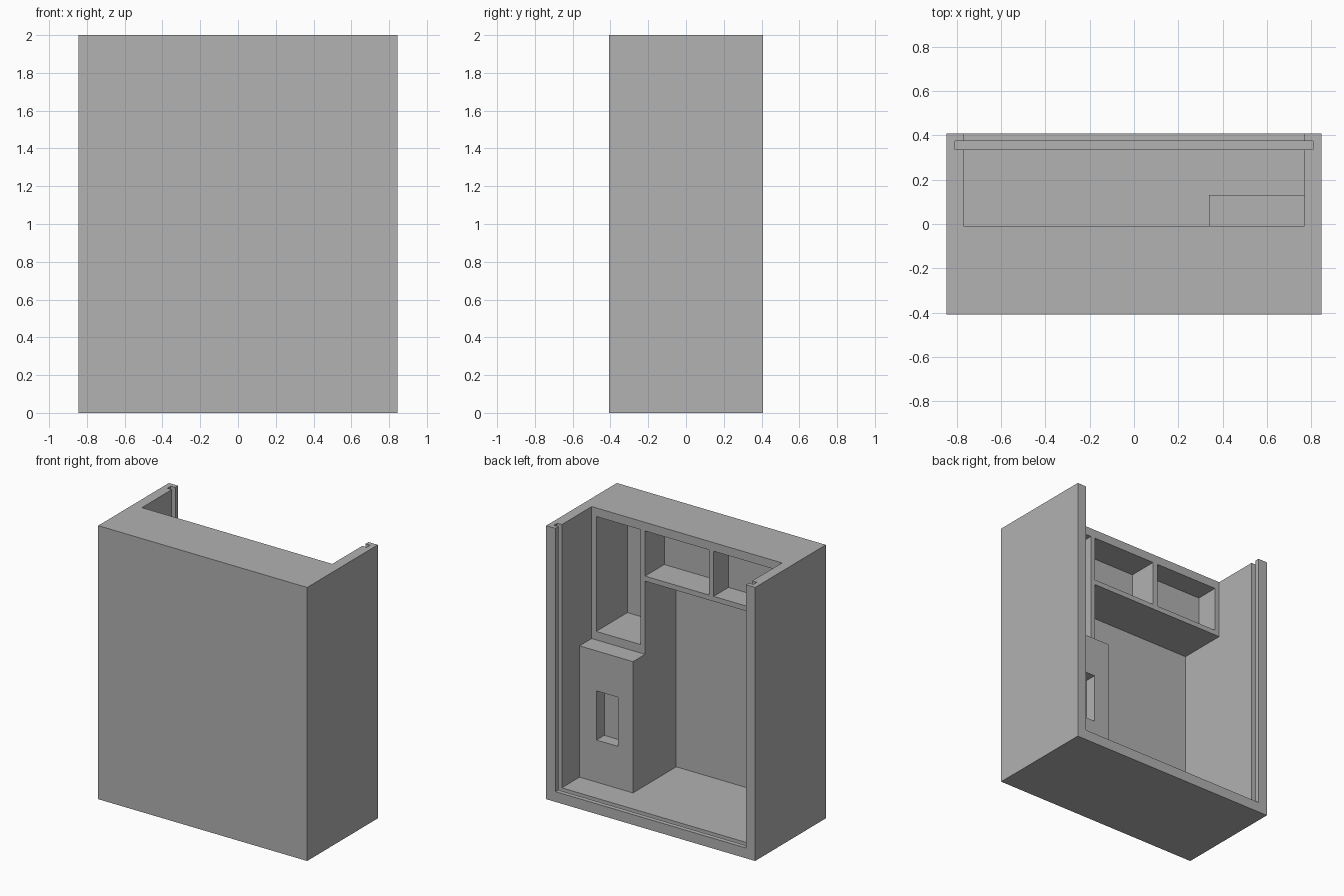
import bpy
import bmesh

old = bpy.data.objects.get("Cube")
if old:
    bpy.data.objects.remove(old, do_unlink=True)

# Main dimensions
HALF_W, HALF_D, HEIGHT = 0.845, 0.408, 2.0
INNER = 0.77        # inside face of the side walls
FLOOR = 0.075       # top of the base
PANEL = 0.037       # thickness of the thin panels
BACK = -0.37        # deepest inside face
FACE = -0.01        # plane of the compartment openings
BLOCK_X, BLOCK_Y, BLOCK_TOP = 0.338, 0.13, 1.035
SHELF = 1.57        # underside of the shelf
OUT = 0.6           # cutters run past the open side to here
ABOVE = 2.3         # and past the top to here
TOP_EDGE = 1.937    # upper edge of the compartments

grey = bpy.data.materials.new("plain grey")
grey.use_nodes = True
colour = (0.445, 0.445, 0.445, 1.0)
grey.diffuse_color = colour
grey.node_tree.nodes["Principled BSDF"].inputs["Base Color"].default_value = colour


def box(name, low, high):
    """Box between two opposite corners."""
    mesh = bpy.data.meshes.new(name)
    bm = bmesh.new()
    bmesh.ops.create_cube(bm, size=1.0)
    for v in bm.verts:
        v.co = [high[i] if v.co[i] > 0 else low[i] for i in range(3)]
    bm.to_mesh(mesh)
    bm.free()
    mesh.materials.append(grey)
    obj = bpy.data.objects.new(name, mesh)
    bpy.context.collection.objects.link(obj)
    return obj


def carve(body, name, low, high):
    """Cut a box-shaped hollow out of the body and discard the cutter."""
    cutter = box(name, low, high)
    cutter.hide_render = True
    mod = body.modifiers.new(name, 'BOOLEAN')
    mod.operation = 'DIFFERENCE'
    mod.solver = 'EXACT'
    mod.object = cutter
    bpy.context.view_layer.update()
    graph = bpy.context.evaluated_depsgraph_get()
    result = bpy.data.meshes.new_from_object(body.evaluated_get(graph))
    body.modifiers.remove(mod)
    body.data = result
    bpy.data.objects.remove(cutter, do_unlink=True)


cabinet = box("cabinet_housing", (-HALF_W, -HALF_D, 0), (HALF_W, HALF_D, HEIGHT))

# Open bay: full width above the block, then in front of the block
carve(cabinet, "upper_bay", (-INNER, FACE, BLOCK_TOP), (INNER, OUT, ABOVE))
carve(cabinet, "lower_bay", (-INNER, BLOCK_Y, FLOOR), (INNER, OUT, BLOCK_TOP + 0.2))

# Large recess beside the block, under the shelf
carve(cabinet, "main_recess", (-INNER, BACK, FLOOR), (BLOCK_X, BLOCK_Y + 0.1, SHELF))

# Storage compartments: one tall, two along the shelf at different depths
compartments = {
    "tall_compartment": (BLOCK_X + PANEL, INNER - PANEL, BACK, 1.097),
    "middle_compartment": (-0.18, BLOCK_X, -0.232, SHELF + PANEL),
    "end_compartment": (PANEL - INNER, -0.18 - PANEL, -0.183, SHELF + PANEL),
}
for name, (x0, x1, depth, bottom) in compartments.items():
    carve(cabinet, name, (x0, depth, bottom), (x1, FACE + 0.1, TOP_EDGE))

# Niche in the face of the block
carve(cabinet, "block_niche", (0.46, 0.04, 0.383), (0.633, BLOCK_Y + 0.1, 0.742))

# Groove for a sliding panel, down both walls and across the base
carve(cabinet, "panel_groove", (-INNER - PANEL, 0.335, FLOOR - PANEL),
      (INNER + PANEL, 0.375, ABOVE))

cabinet.data.name = "cabinet_housing"
for face in cabinet.data.polygons:
    face.use_smooth = False
